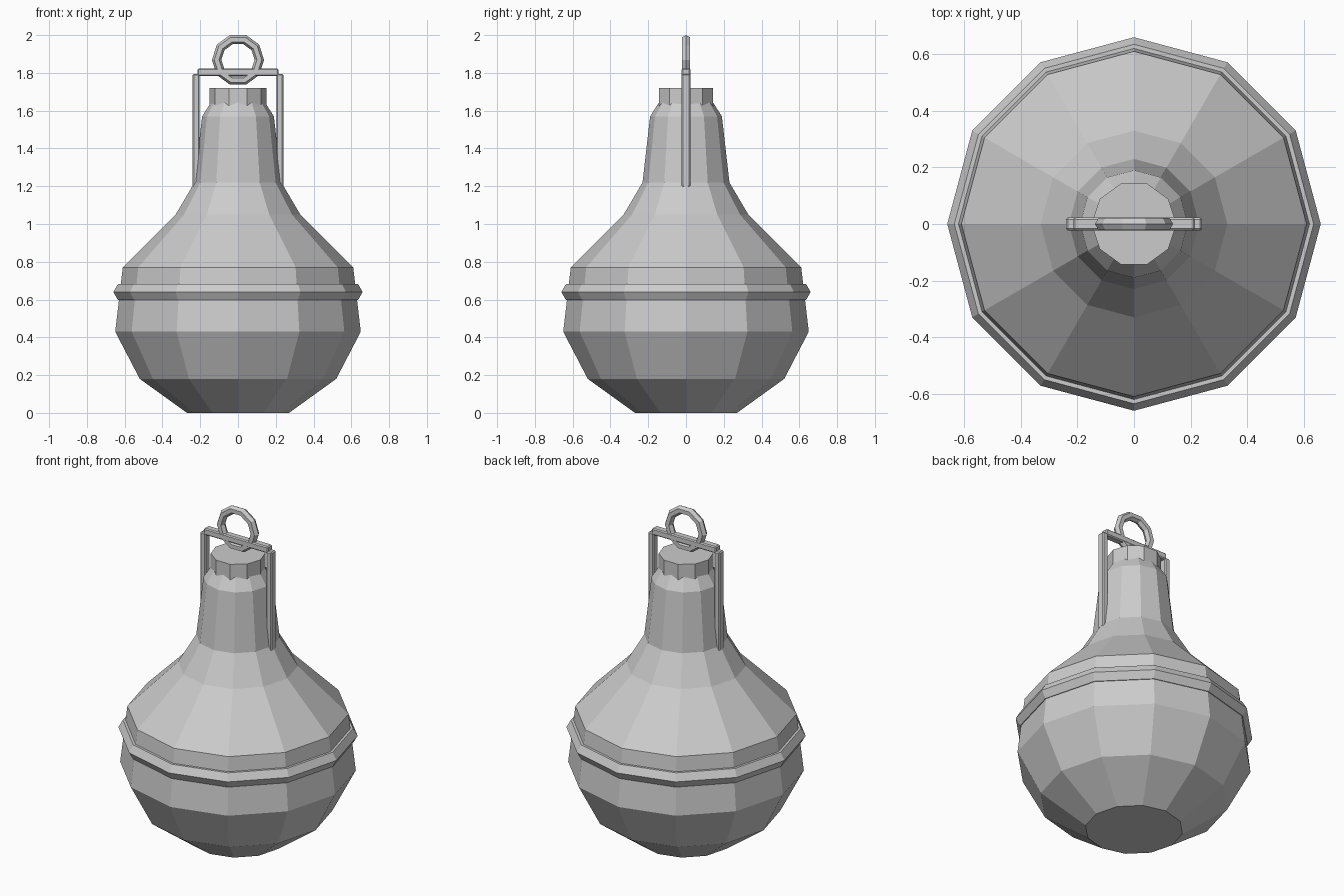
import bpy, bmesh, math

if "Cube" in bpy.data.objects:
    bpy.data.objects.remove(bpy.data.objects["Cube"], do_unlink=True)

metal = bpy.data.materials.new("grey metal")
metal.use_nodes = True
GREY = (0.6, 0.6, 0.6, 1)
metal.diffuse_color = GREY
metal.node_tree.nodes["Principled BSDF"].inputs["Base Color"].default_value = GREY


def finish(name, bm):
    bmesh.ops.recalc_face_normals(bm, faces=bm.faces)
    mesh = bpy.data.meshes.new(name)
    bm.to_mesh(mesh)
    bm.free()
    mesh.materials.append(metal)
    obj = bpy.data.objects.new(name, mesh)
    bpy.context.collection.objects.link(obj)
    return obj


def lathe(name, profile, sides, closed=False):
    """Spin (radius, height) points round z; cap the ends unless closed."""
    bm = bmesh.new()
    rings = []
    for r, z in profile:
        angles = [math.tau * i / sides for i in range(sides)]
        rings.append([bm.verts.new((r * math.cos(a), r * math.sin(a), z)) for a in angles])
    pairs = list(zip(rings, rings[1:]))
    if closed:
        pairs.append((rings[-1], rings[0]))
    else:
        bm.faces.new(rings[0])
        bm.faces.new(rings[-1])
    for low, high in pairs:
        for i in range(sides):
            j = (i + 1) % sides
            bm.faces.new((low[i], low[j], high[j], high[i]))
    return finish(name, bm)


def hex_section(major, minor, z=0):
    return [(major + minor * math.cos(math.tau * i / 6),
             z + minor * math.sin(math.tau * i / 6)) for i in range(6)]


def bar(name, size, location):
    """Box with narrow chamfered edges."""
    bm = bmesh.new()
    bmesh.ops.create_cube(bm, size=1)
    bmesh.ops.scale(bm, vec=size, verts=bm.verts)
    bmesh.ops.bevel(bm, geom=bm.edges[:], offset=0.006, segments=1, affect='EDGES')
    obj = finish(name, bm)
    obj.location = location
    return obj


# Bulbous body with tapering neck
lathe("body", [(0.27, 0), (0.52, 0.18), (0.65, 0.43), (0.61, 0.77), (0.33, 1.05),
               (0.23, 1.22), (0.19, 1.57), (0.12, 1.68)], 12)

# Band round the widest part
lathe("band", hex_section(0.61, 0.05, 0.64), 12, closed=True)

# Stopper
lathe("stopper", [(0.15, 1.55), (0.15, 1.72)], 10)

# Handle frame
for side, x in (("left", 0.222), ("right", -0.222)):
    bar(side + "_handle_post", (0.036, 0.045, 0.6), (x, 0, 1.495))
bar("handle_crossbar", (0.43, 0.045, 0.04), (0, 0, 1.803))

# Hanging ring, standing upright in the front plane
ring = lathe("hanging_ring", hex_section(0.113, 0.025), 10, closed=True)
ring.rotation_euler.x = math.pi / 2
ring.location.z = 1.869
